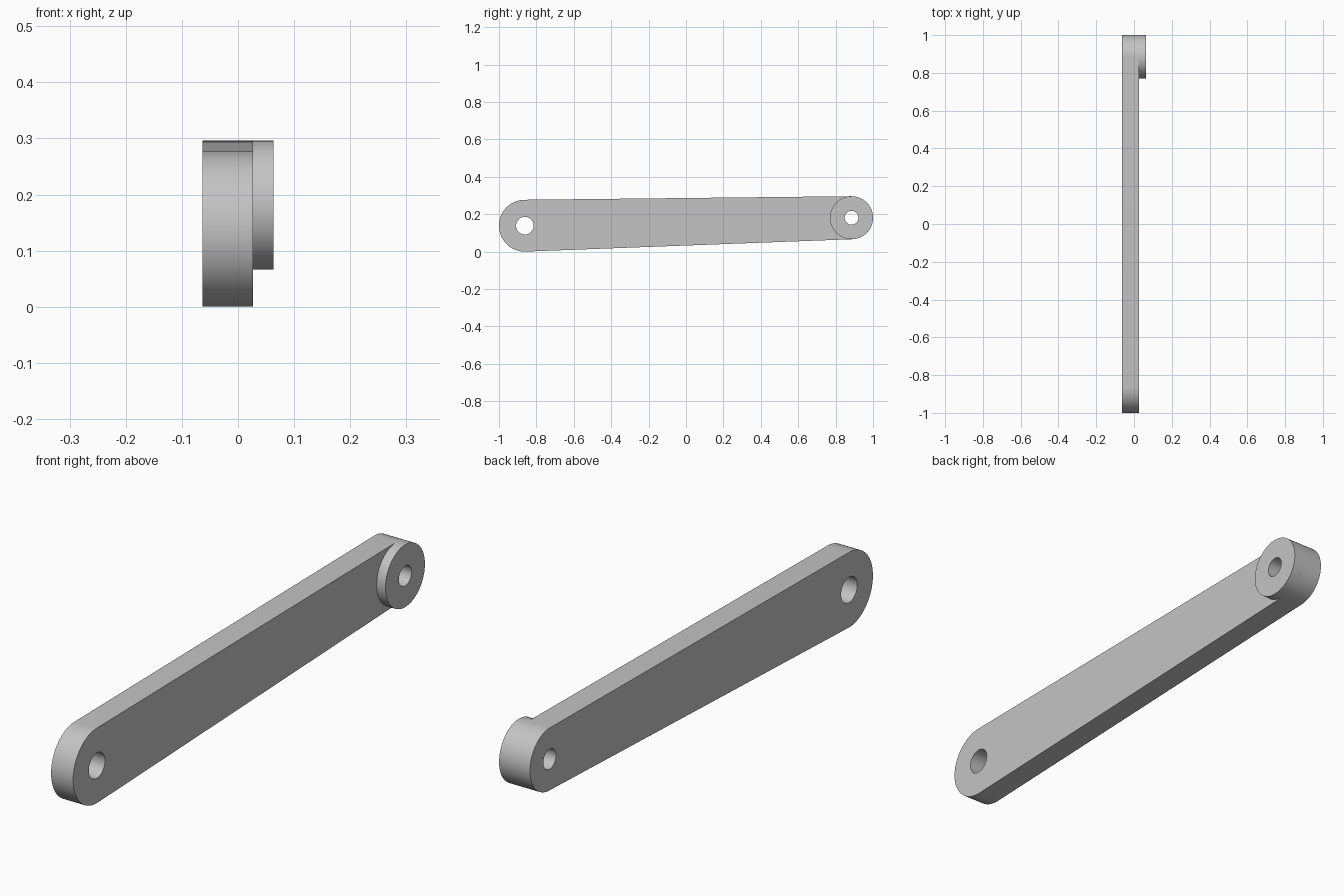
import bpy
import bmesh
from math import acos, atan2, cos, hypot, pi, sin

cube = bpy.data.objects.get("Cube")
if cube:
    bpy.data.objects.remove(cube, do_unlink=True)

# Plain grey metal
GREY = (0.55, 0.55, 0.55, 1)
metal = bpy.data.materials.new("grey_metal")
metal.use_nodes = True
metal.diffuse_color = GREY
metal.node_tree.nodes["Principled BSDF"].inputs["Base Color"].default_value = GREY

# Pivot centres (y, z) and radii at the two ends
FRONT, FRONT_R, FRONT_HOLE = (-0.8615, 0.1385), 0.1385, 0.047
BACK, BACK_R, BACK_HOLE = (0.885, 0.181), 0.115, 0.037
INNER, STEP, OUTER = -0.063, 0.027, 0.063


def arc(centre, radius, start, end, steps=48):
    """Points on an arc, both ends included."""
    angles = [start + (end - start) * i / steps for i in range(steps + 1)]
    return [(centre[0] + radius * cos(a), centre[1] + radius * sin(a)) for a in angles]


def circle(centre, radius):
    return arc(centre, radius, 0, 2 * pi, 96)[:-1]


def plate(name, loops, x0, x1):
    """Fill an outline with its holes and extrude it along x."""
    bm = bmesh.new()
    edges = []
    for loop in loops:
        verts = [bm.verts.new((x0, y, z)) for y, z in loop]
        edges += [bm.edges.new((a, b)) for a, b in zip(verts, verts[1:] + verts[:1])]
    bmesh.ops.triangle_fill(bm, use_beauty=True, edges=edges)
    result = bmesh.ops.extrude_face_region(bm, geom=bm.faces[:], use_keep_orig=True)
    moved = [v for v in result["geom"] if isinstance(v, bmesh.types.BMVert)]
    bmesh.ops.translate(bm, verts=moved, vec=(x1 - x0, 0, 0))
    bmesh.ops.recalc_face_normals(bm, faces=bm.faces[:])
    mesh = bpy.data.meshes.new(name)
    bm.to_mesh(mesh)
    bm.free()
    mesh.materials.append(metal)
    obj = bpy.data.objects.new(name, mesh)
    bpy.context.collection.objects.link(obj)
    bpy.ops.object.select_all(action="DESELECT")
    obj.select_set(True)
    bpy.context.view_layer.objects.active = obj
    bpy.ops.object.shade_smooth_by_angle(angle=pi / 6)
    return obj


# Tapered arm: two round ends joined by their common tangents
dy, dz = BACK[0] - FRONT[0], BACK[1] - FRONT[1]
tilt = atan2(dz, dy)
spread = acos((FRONT_R - BACK_R) / hypot(dy, dz))
upper, lower = tilt + spread, tilt - spread
outline = arc(BACK, BACK_R, lower, upper) + arc(FRONT, FRONT_R, upper, lower + 2 * pi)
plate("lever_arm", [outline, circle(FRONT, FRONT_HOLE), circle(BACK, BACK_HOLE)], INNER, STEP)

# Raised round boss around the rear pivot hole
plate("pivot_boss", [circle(BACK, BACK_R), circle(BACK, BACK_HOLE)], STEP, OUTER)
